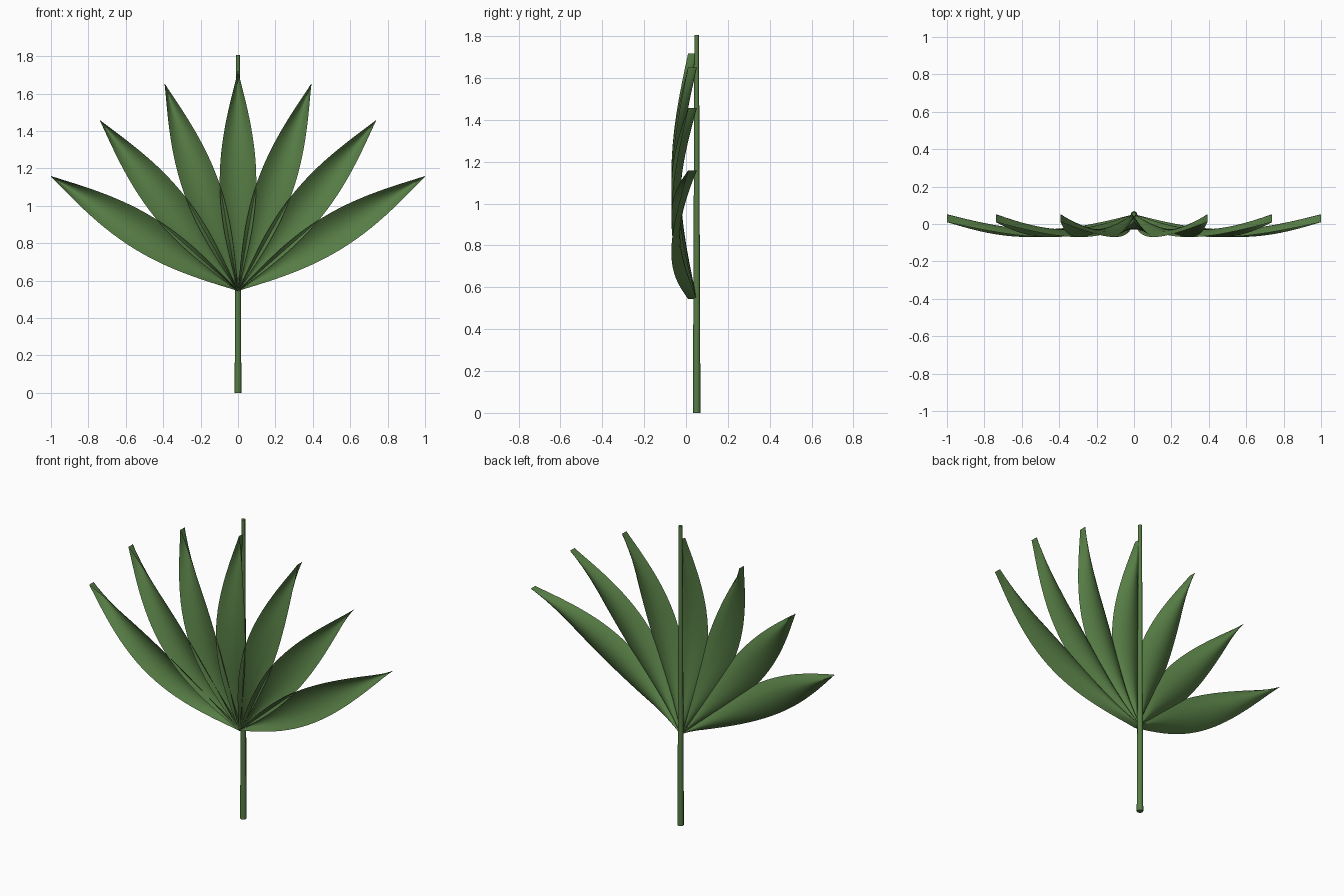
import bpy, bmesh
from math import sin, cos, pi, radians

if "Cube" in bpy.data.objects:
    bpy.data.objects.remove(bpy.data.objects["Cube"])

green = bpy.data.materials.new("leaf_green")
green.diffuse_color = (0.095, 0.205, 0.06, 1)
green.use_nodes = True
green.node_tree.nodes["Principled BSDF"].inputs["Base Color"].default_value = green.diffuse_color

LENGTH, HALF_WIDTH, BASE_Z, STEP = 1.173, 0.098, 0.545, radians(19.5)
ROWS, COLS = 24, 8


def finish(name, bm):
    mesh = bpy.data.meshes.new(name)
    bm.to_mesh(mesh)
    bm.free()
    mesh.materials.append(green)
    obj = bpy.data.objects.new(name, mesh)
    bpy.context.collection.objects.link(obj)
    for p in mesh.polygons:
        p.use_smooth = True
    return obj


# Leaflet: bowed forward along its length, channelled across its width
def leaflet(name, angle):
    bm = bmesh.new()
    grid = []
    for i in range(ROWS + 1):
        t = i / ROWS
        row = []
        for j in range(COLS + 1):
            u = 2 * j / COLS - 1
            x = u * HALF_WIDTH * max(sin(pi * t), 0.012)
            z = LENGTH * t
            y = 0.052 - 0.08 * sin(pi * t) - 0.042 * u * u
            row.append(bm.verts.new((x * cos(angle) + z * sin(angle), y,
                                     BASE_Z + z * cos(angle) - x * sin(angle))))
        grid.append(row)
    for a, b in zip(grid, grid[1:]):
        for j in range(COLS):
            bm.faces.new((a[j], a[j + 1], b[j + 1], b[j]))
    return finish(name, bm)


for k in range(-3, 4):
    leaflet(f"leaflet_{k + 4}", k * STEP)

# Tapered stem behind the fan
bm = bmesh.new()
bmesh.ops.create_cone(bm, cap_ends=True, segments=8, radius1=0.018,
                      radius2=0.011, depth=1.805)
bmesh.ops.translate(bm, verts=bm.verts, vec=(0, 0.051, 0.9025))
stem = finish("stem", bm)
bpy.context.view_layer.objects.active = stem
stem.select_set(True)
bpy.ops.object.shade_smooth_by_angle(angle=radians(50))
